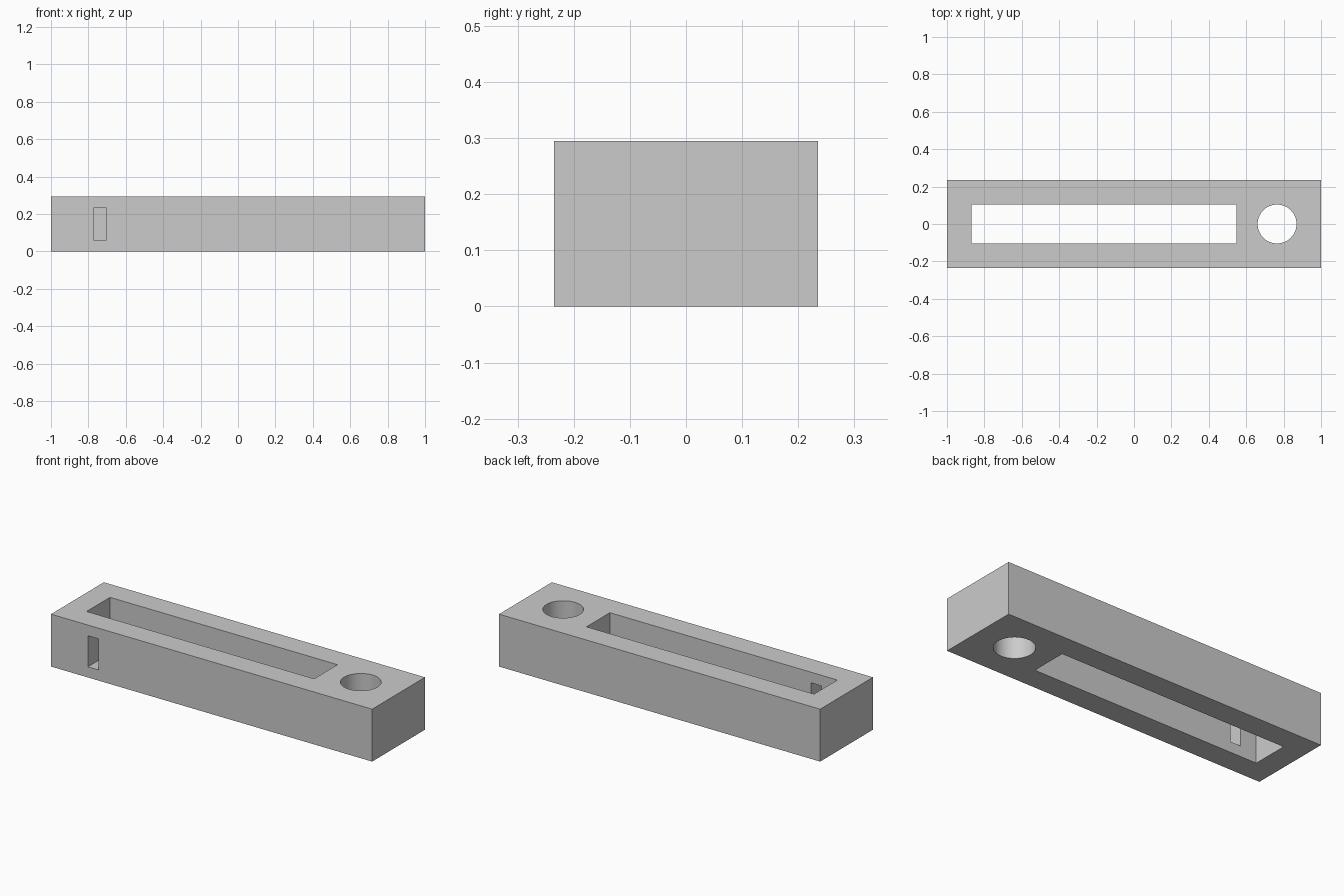
import bpy
import math

default = bpy.data.objects.get("Cube")
if default:
    bpy.data.objects.remove(default, do_unlink=True)

LENGTH, DEPTH, HEIGHT = 2.0, 0.47, 0.295
HALF_OPENING = 0.104

grey = bpy.data.materials.new("plain_grey")
grey.use_nodes = True
colour = (0.6, 0.6, 0.6, 1.0)
grey.diffuse_color = colour
grey.node_tree.nodes["Principled BSDF"].inputs["Base Color"].default_value = colour


def box(name, low, high):
    """Add a box spanning two opposite corners."""
    centre = [(a + b) / 2 for a, b in zip(low, high)]
    bpy.ops.mesh.primitive_cube_add(size=1, location=centre)
    obj = bpy.context.object
    obj.name = name
    obj.scale = [b - a for a, b in zip(low, high)]
    bpy.ops.object.transform_apply(location=True, rotation=False, scale=True)
    obj.data.materials.append(grey)
    return obj


# Solid block
block = box("slotted_block", (-LENGTH / 2, -DEPTH / 2, 0), (LENGTH / 2, DEPTH / 2, HEIGHT))

# Long opening running right through from top to bottom
long_slot = box("long_slot_cutter", (-0.87, -HALF_OPENING, -0.1), (0.547, HALF_OPENING, HEIGHT + 0.1))

# Small upright window through the front wall only
window = box("front_window_cutter", (-0.77, -DEPTH, 0.06), (-0.705, 0, 0.235))

# Round hole through the left end
bpy.ops.mesh.primitive_cylinder_add(vertices=64, radius=HALF_OPENING, depth=1, location=(0.765, 0, HEIGHT / 2))
round_hole = bpy.context.object
round_hole.name = "round_hole_cutter"
round_hole.data.materials.append(grey)

# Cut the openings, then discard the cutters
bpy.context.view_layer.objects.active = block
for cutter in (long_slot, window, round_hole):
    cutter.hide_render = True
    cut = block.modifiers.new(cutter.name, "BOOLEAN")
    cut.operation = "DIFFERENCE"
    cut.solver = "EXACT"
    cut.object = cutter
    bpy.ops.object.modifier_apply(modifier=cut.name)
    bpy.data.objects.remove(cutter, do_unlink=True)

# Smooth hole wall with crisp edges everywhere else
bpy.ops.object.select_all(action="DESELECT")
block.select_set(True)
bpy.ops.object.shade_smooth_by_angle(angle=math.radians(30))
